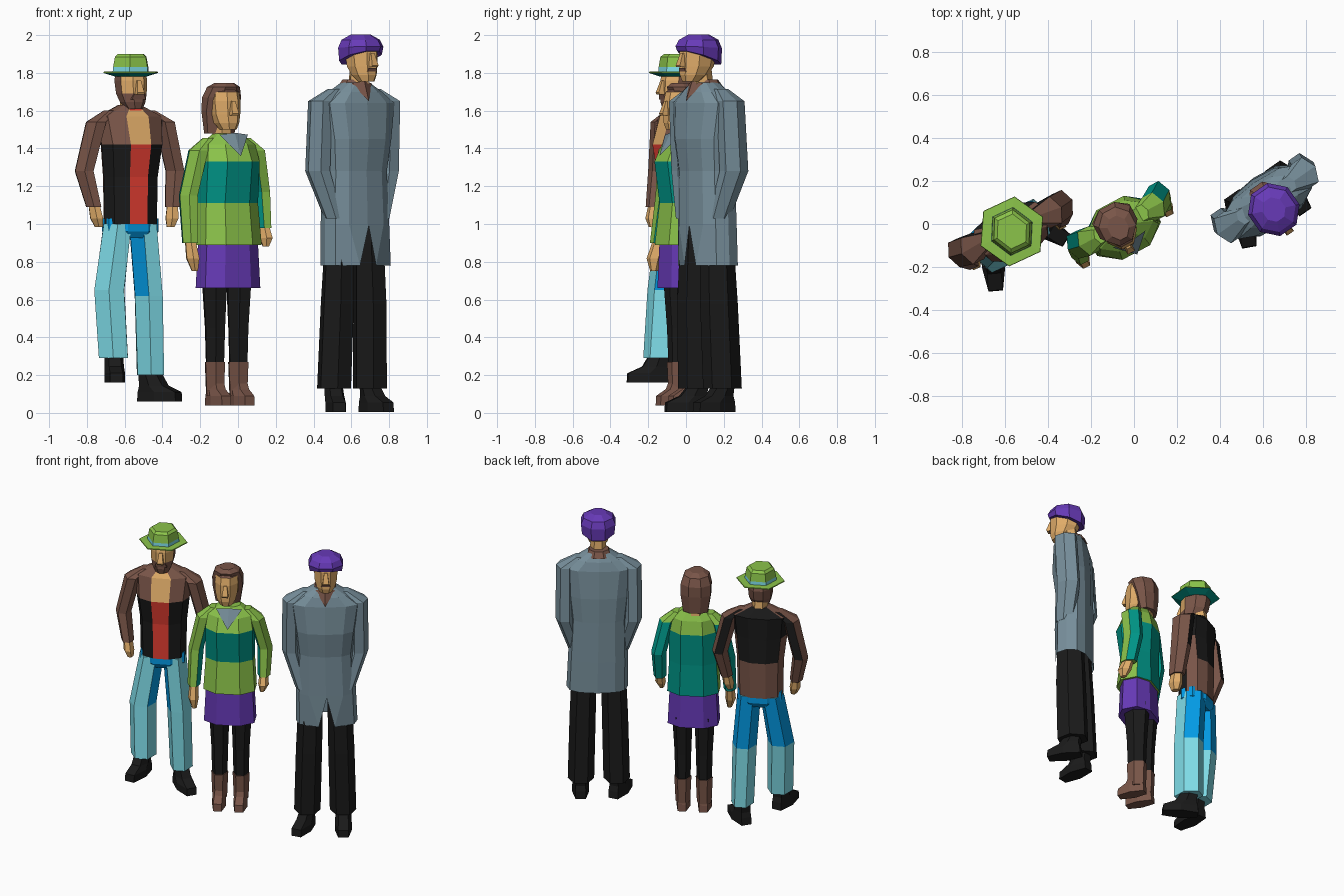
import bpy, bmesh, math
from mathutils import Matrix, Vector

if "Cube" in bpy.data.objects:
    bpy.data.objects.remove(bpy.data.objects["Cube"])

HEX = dict(brown="795548", black="1A1A1A", red="F44336", skin="E0AC69", green="8BC34A",
           teal="009688", pale_blue="80DEEA", blue="039BE5", purple="673AB7", grey="78909C")
MATS = {}
for key, h in HEX.items():
    m = bpy.data.materials.new(key)
    srgb = [int(h[i:i + 2], 16) / 255 for i in (0, 2, 4)]
    m.diffuse_color = [c / 12.92 if c < .04 else ((c + .055) / 1.055) ** 2.4 for c in srgb] + [1]
    m.use_nodes = True
    m.node_tree.nodes["Principled BSDF"].inputs["Base Color"].default_value = m.diffuse_color
    MATS[key] = m


def frame(x, y, deg, z=0):
    return Matrix.Translation((x, y, z)) @ Matrix.Rotation(math.radians(deg), 4, 'Z')


def finish(name, bm, F, rule):
    """Colour faces by rule(centre, normal) in local space, then place the object."""
    me = bpy.data.meshes.new(name)
    slots = []
    for f in bm.faces:
        col = rule if isinstance(rule, str) else rule(f.calc_center_median(), f.normal)
        if col not in slots:
            slots.append(col)
            me.materials.append(MATS[col])
        f.material_index = slots.index(col)
    bm.transform(F)
    bm.to_mesh(me)
    bm.free()
    ob = bpy.data.objects.new(name, me)
    bpy.context.collection.objects.link(ob)
    return ob


def loft(name, F, rings, rule, n=6, off=.5, p=1, caps=(True, True)):
    """Skin horizontal rings (z, rx, ry, cx, cy, tilt) of n sides."""
    sp = lambda v: math.copysign(abs(v) ** p, v) if abs(v) > 1e-6 else 0
    ang = [2 * math.pi * (k + off) / n for k in range(n)]
    shape = [(sp(math.sin(a)), -sp(math.cos(a))) for a in ang]
    mx, my = max(s[0] for s in shape), max(abs(s[1]) for s in shape)
    bm = bmesh.new()
    loops = []
    for r in rings:
        z, rx, ry, cx, cy, tilt = tuple(r) + (0,) * (6 - len(r))
        loops.append([bm.verts.new((cx + rx * x / mx, cy + ry * y / my, z + tilt * ry * y / my))
                      for x, y in shape])
    for a, b in zip(loops, loops[1:]):
        for k in range(n):
            bm.faces.new((a[k], a[(k + 1) % n], b[(k + 1) % n], b[k]))
    if caps[0]:
        bm.faces.new(loops[0][::-1])
    if caps[1]:
        bm.faces.new(loops[-1])
    bm.normal_update()
    return finish(name, bm, F, rule)


def vee(name, F, w, z, y_side, y_mid, tip_y, tip_z, col):
    """Thin V-shaped neckline panel folded along its middle."""
    bm = bmesh.new()
    l, m, r, t = [bm.verts.new(c) for c in
                  ((-w, y_side, z - .01), (0, y_mid, z), (w, y_side, z - .01), (0, tip_y, tip_z))]
    bm.faces.new((t, m, l))
    bm.faces.new((t, r, m))
    finish(name, bm, F, col)


def head(who, F, x, y, z, rule):
    H = F @ Matrix.Translation((x, y, z))
    loft(who + "_neck", H, [(-.06, .055, .055, 0, .03), (.07, .05, .05, 0, .02)], "skin")
    loft(who + "_head", H, [(0, .04, .045, 0, -.045), (.035, .06, .075, 0, -.025), (.08, .072, .09, 0, -.008),
                            (.15, .077, .097), (.2, .07, .085), (.225, .045, .05)], rule, 8)
    loft(who + "_nose", H, [(.075, .02, .025, 0, -.1), (.085, .02, .03, 0, -.1),
                            (.15, .011, .012, 0, -.094)], "skin", 4)
    return H


def shoe(name, F, x, y, z, yaw, col="black", h=.13, w=.055, length=.2):
    S = F @ frame(x, y, yaw, z)
    cy, ry = (.06 - length) / 2, (length + .06) / 2
    loft(name, S, [(0, w, ry, 0, cy), (.05, w, ry * .97, 0, cy), (.085, w * .95, ry * .6, 0, cy * .4),
                   (h, w * .9, .055)], col, 6, .5, .7)


def arm(name, F, pts, sizes, rule):
    loft(name, F, [(z, s, s * 1.2, x, y) for (x, y, z), s in zip(pts, sizes)], rule, 6)


# ---- Person in the long coat (right) ----
C = frame(.615, .11, 35)
coat = loft("long_coat", C, [(.78, .2, .12, .01), (1.0, .195, .118, .005), (1.28, .185, .115), (1.45, .205, .125, 0, -.01),
                             (1.64, .235, .11, 0, -.01), (1.70, .15, .095, 0, -.01), (1.75, .07, .07, 0, -.01)],
            "grey", 12, 0, .8, (False, True))
v = coat.data.vertices                    # narrow front slit
for k in (1, 11):
    v[k].co = v[0].co.lerp(v[k].co, .45)
v[0].co.z = .99
vee("coat_neckline", C, .065, 1.755, -.07, -.095, -.135, 1.65, "brown")
loft("coat_collar", C, [(1.725, .082, .082, 0, 0), (1.765, .062, .06, 0, -.005)], "brown", 8)
for s, side in ((-1, "left"), (1, "right")):
    arm("coat_sleeve_" + side, C, [(s * .15, -.025, 1.03), (s * .222, .02, 1.28), (s * .22, 0, 1.65), (s * .13, 0, 1.715)],
        [.045, .06, .058, .03], "grey")
    loft("coat_trouser_" + side, C, [(.13, .086, .095, s * .116, .02), (.58, .085, .092, s * .105, .005),
                                     (.9, .08, .08, s * .095), (1.05, .075, .075, s * .095)], "black")
    shoe("coat_shoe_" + side, C, s * .118, .02, .005, -25 if s < 0 else 0, length=.17)
H = head("coat_person", C, .004, -.06, 1.755, "skin")
loft("moustache", H, [(.052, .03, .012, 0, -.09), (.07, .024, .012, 0, -.094)], "brown", 4)
loft("knit_cap", H, [(.125, .105, .112, 0, .008, -.32), (.18, .112, .118, 0, .005, -.05), (.22, .095, .1, 0, .005),
                     (.247, .05, .055, 0, .005)], "purple", 8)

# ---- Person in the skirt (middle) ----
B = frame(-.06, 0, 28)


def sweater_rule(c, n):
    if c.z > 1.33:
        return "green"
    return "teal" if c.z > 1.11 or n.y > .3 else "green"


loft("sweater", B, [(.89, .168, .125, 0, -.02), (1.11, .155, .11, 0, -.01), (1.33, .155, .13, 0, -.02),
                    (1.42, .14, .1, 0, -.01), (1.48, .065, .06)], sweater_rule, 8, .5, .85)
vee("sweater_collar", B, .085, 1.483, -.08, -.092, -.16, 1.36, "grey")
loft("skirt", B, [(.66, .165, .115, 0, -.015), (.92, .152, .105, 0, -.015)], "purple", 8, .5, .85)
ARMS = {-1: [(-.235, -.03, .9), (-.225, .01, 1.15), (-.17, 0, 1.39), (-.11, 0, 1.455)],
        1: [(.22, 0, .98), (.222, .035, 1.17), (.17, 0, 1.39), (.11, 0, 1.455)]}
for s, side in ((-1, "left"), (1, "right")):
    def sleeve_rule(c, n, s=s):
        return "teal" if c.z < 1.33 and (n.y > .3 or n.x * s < -.4) else "green"
    arm("sweater_sleeve_" + side, B, ARMS[s], [.042, .05, .052, .03], sleeve_rule)
    x, y, z = ARMS[s][0]
    d = .15 if s < 0 else .1
    arm("skirt_hand_" + side, B, [(x * .97, y - .04, z - d), (x, y - .03, z - d * .55), (x, y, z + .02)],
        [.016, .035, .028], "skin")
    loft("tights_" + side, B, [(.25, .05, .055, s * .07), (.45, .055, .062, s * .07), (.72, .068, .08, s * .073)],
         "black")
    loft("boot_shaft_" + side, B, [(.09, .048, .055, s * .07), (.27, .056, .062, s * .07)], "brown")
    shoe("boot_foot_" + side, B, s * .07, 0, .04, 0, "brown", .12, .045, .13)
H = head("skirt_person", B, -.02, -.01, 1.5, lambda c, n: "brown" if n.y > .2 or c.z > .21 else "skin")
loft("long_hair", H, [(-.02, .08, .05, 0, .055), (.1, .098, .07, 0, .045), (.17, .098, .085, 0, .03),
                      (.225, .08, .085, 0, .008), (.247, .045, .055)], "brown", 8)

# ---- Person in the brimmed hat (left) ----
A = frame(-.57, -.03, 25)


def jacket_rule(c, n):
    if n.y < -.2 and abs(c.x) < .03 and abs(n.z) < .95:
        return "red" if c.z < 1.42 else "skin"
    if n.y > .2:
        return "black" if c.z > 1.42 or (abs(c.x) < .13 and c.z > 1.25) else "brown"
    return "black" if c.z < 1.42 and n.y < -.2 else "brown"


loft("jacket", A, [(1.0, .15, .105), (1.25, .155, .108), (1.42, .175, .12, 0, -.015), (1.57, .19, .1, 0, .01),
                   (1.63, .06, .06, 0, .01)], jacket_rule, 10, .5, .92)
loft("neck_scarf", A, [(1.595, .07, .07, 0, 0), (1.625, .062, .065, 0, 0)], "red", 6)
loft("jeans_hips", A, [(.925, .11, .08), (.96, .145, .1), (1.03, .145, .1)], "blue", 8)
LEGS = {-1: [(.29, .085, .09, -.122, -.05), (.65, .088, .09, -.132, -.02), (1.0, .08, .09, -.075)],
        1: [(.2, .075, .09, .118, .0), (.62, .08, .09, .105, -.005), (1.0, .078, .09, .073)]}
for s, side in ((-1, "left"), (1, "right")):
    def jeans_rule(c, n, s=s):
        return "blue" if c.z > .64 and (n.y > .3 or n.x * s < -.4) else "pale_blue"
    loft("jeans_leg_" + side, A, LEGS[s], jeans_rule)
    arm("jacket_sleeve_" + side, A, [(s * .23, -.035, 1.09), (s * .265, .01, 1.28), (s * .2, 0, 1.54), (s * .12, .01, 1.6)],
        [.042, .052, .056, .03], lambda c, n: "black" if n.y > .4 and c.z > 1.35 else "brown")
    arm("hat_person_hand_" + side, A, [(s * .21, -.055, .985), (s * .22, -.05, 1.03), (s * .23, -.035, 1.11)],
        [.022, .036, .03], "skin")
shoe("hat_person_shoe_left", A, -.125, -.06, .16, -20, h=.15, length=.175)
shoe("hat_person_shoe_right", A, .115, 0, .06, 33, h=.15, length=.18)
H = head("hat_person", A, 0, -.005, 1.61, lambda c, n: "brown" if n.y > -.1 or c.z < .075 else "skin")
loft("moustache_hat_person", H, [(.05, .04, .012, 0, -.09), (.075, .03, .012, 0, -.094)], "brown", 4)
loft("hat_brim", H, [(.17, .09, .09), (.19, .16, .142), (.196, .158, .14), (.198, .1, .1)],
     lambda c, n: "teal" if n.z < -.3 else "green", 6)
loft("hat_crown", H, [(.19, .106, .1), (.22, .103, .098), (.275, .092, .09), (.29, .075, .072)],
     lambda c, n: "pale_blue" if c.z < .215 else "green", 6)
